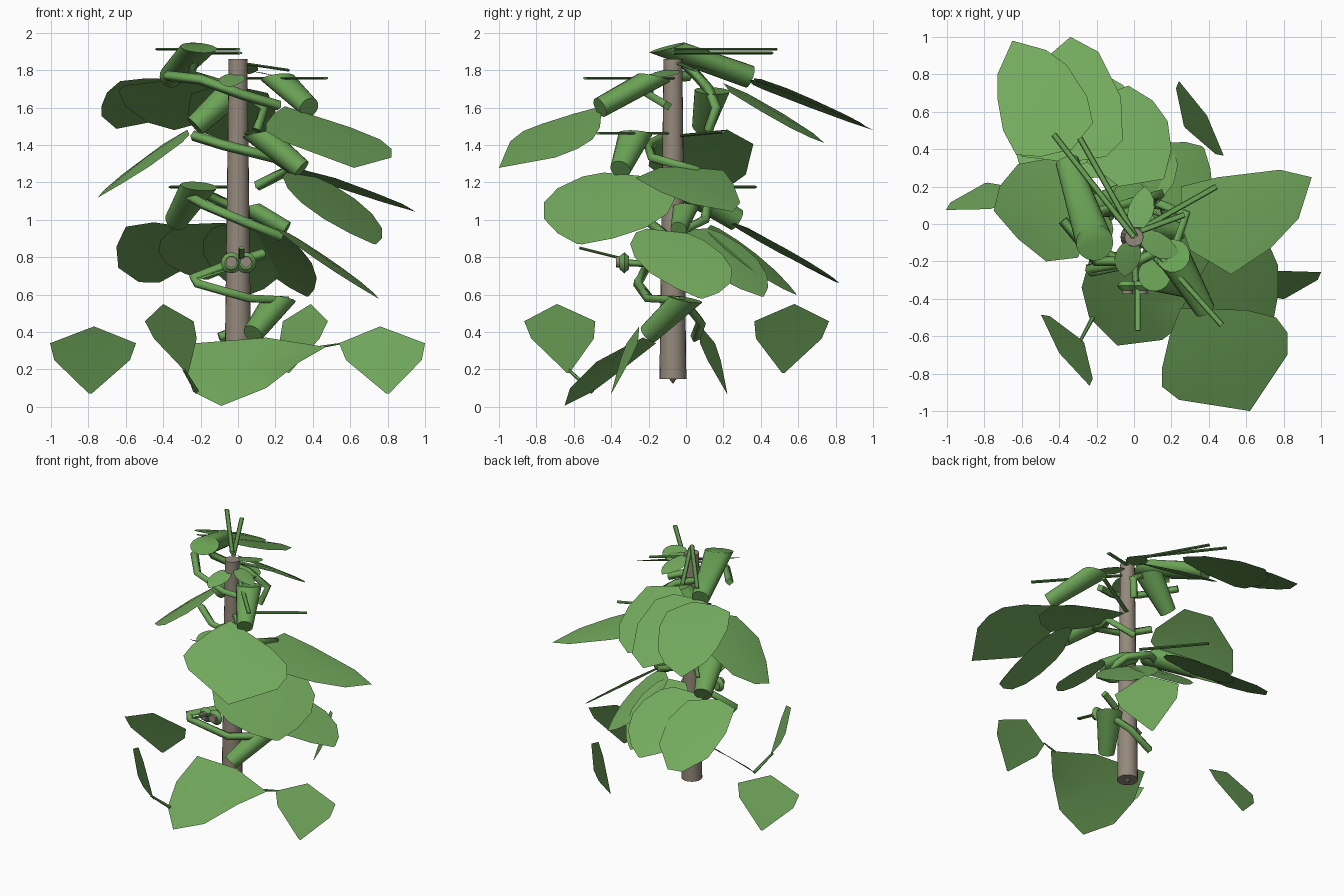
import bpy, bmesh, math
from mathutils import Vector as V

if "Cube" in bpy.data.objects:
    bpy.data.objects.remove(bpy.data.objects["Cube"])


def material(name, rgb):
    m = bpy.data.materials.new(name)
    m.diffuse_color = (*rgb, 1)
    m.use_nodes = True
    m.node_tree.nodes["Principled BSDF"].inputs["Base Color"].default_value = m.diffuse_color
    return m


LEAF = material("leaf green", (0.17, 0.40, 0.11))
STALK = material("stalk green", (0.15, 0.38, 0.095))
BARK = material("grey brown bark", (0.30, 0.25, 0.20))

# half outlines: (position along leaf, half width)
BROAD = [(0, .42), (.08, .7), (.27, .95), (.48, 1), (.7, .82), (.88, .45), (1, .04)]
SHIELD = [(0, 0), (.25, 1), (.5, .88), (1, .03)]


def finish(name, bm, mat):
    me = bpy.data.meshes.new(name)
    bm.to_mesh(me)
    bm.free()
    ob = bpy.data.objects.new(name, me)
    bpy.context.collection.objects.link(ob)
    me.materials.append(mat)
    bpy.ops.object.select_all(action='DESELECT')
    ob.select_set(True)
    bpy.context.view_layer.objects.active = ob
    bpy.ops.object.shade_smooth_by_angle(angle=math.radians(35))
    return ob


def blade(name, points, cup):
    """Thin blade from its rim, with a slightly raised middle."""
    bm = bmesh.new()
    ring = [bm.verts.new(p) for p in points]
    mid = bm.verts.new(sum(map(V, points), V()) / len(points) + V((0, 0, cup)))
    for i, a in enumerate(ring):
        bm.faces.new((a, ring[(i + 1) % len(ring)], mid))
    bm.normal_update()
    if sum(f.normal.z for f in bm.faces) < 0:
        bmesh.ops.reverse_faces(bm, faces=bm.faces[:])
    return finish(name, bm, LEAF)


def leaf(name, base, tip, side, half=BROAD, cup=0.015):
    """Symmetric leaf from base, tip and half-width vector."""
    base, tip, side = V(base), V(tip), V(side)
    outline = half + [(u, -v) for u, v in reversed(half) if v]
    blade(name, [base + (tip - base) * u + side * v for u, v in outline], cup)


def sloped_leaf(name, slope, rim, cup=0.015):
    """Uneven leaf: plan outline laid on the plane z = c + a*x + b*y."""
    c, a, b = slope
    blade(name, [(x, y, c + a * x + b * y) for x, y in rim], cup)


def cone(name, a, b, ra, rb, mat=STALK, sides=16, flat=1, level=0):
    """Tapered bar; flat squashes it, level turns the first end upward."""
    a, b = V(a), V(b)
    d = (b - a).normalized()
    rot = d.to_track_quat('Z', 'Y')
    turn = (-d).rotation_difference((V((0, 0, 1)) * level - d * (1 - level)))
    bm = bmesh.new()
    rings = [[], []]
    for i in range(sides):
        t = math.tau * i / sides
        p = rot @ V((math.cos(t), math.sin(t) * flat, 0))
        rings[0].append(bm.verts.new(a + turn @ p * ra))
        rings[1].append(bm.verts.new(b + p * rb))
    for i in range(sides):
        j = (i + 1) % sides
        bm.faces.new((rings[0][i], rings[0][j], rings[1][j], rings[1][i]))
    bm.faces.new(rings[0][::-1])
    bm.faces.new(rings[1])
    return finish(name, bm, mat)


def branch(name, points, r=0.028):
    """Bent square bar following a path."""
    cu = bpy.data.curves.new(name, 'CURVE')
    cu.dimensions = '3D'
    cu.bevel_depth = r
    cu.bevel_resolution = 0
    cu.use_fill_caps = True
    sp = cu.splines.new('POLY')
    sp.points.add(len(points) - 1)
    for p, co in zip(sp.points, points):
        p.co = (*co, 1)
    cu.materials.append(STALK)
    bpy.context.collection.objects.link(bpy.data.objects.new(name, cu))


# trunk with a little root point
cone("trunk", (0, -.07, .15), (0, -.07, 1.86), .072, .05, BARK, 20)
cone("root_tip", (0, -.07, .15), (0, -.07, .125), .02, .002, BARK, 8)

# upper blades
sloped_leaf("upper_leaf_back_left", (1.945, .08, -.415),
            [(-.65, .98), (-.47, .93), (-.36, .85), (-.25, .68), (-.22, .54), (-.33, .4),
             (-.5, .36), (-.63, .37), (-.7, .5), (-.73, .67), (-.73, .8)])
sloped_leaf("upper_leaf_back", (1.9, .06, -.4),
            [(-.34, 1.0), (-.19, .92), (-.07, .68), (-.06, .45), (-.15, .36), (-.35, .33),
             (-.6, .36), (-.64, .42), (-.6, .65), (-.48, .88)])
sloped_leaf("upper_leaf_back_right", (1.836, -.12, -.58),
            [(-.03, .74), (.1, .66), (.18, .55), (.2, .4), (.16, .24), (-.08, .2),
             (-.25, .33), (-.27, .52), (-.18, .68)])
sloped_leaf("upper_leaf_front", (1.86, -.31, .39),
            [(.15, -.87), (.24, -.94), (.62, -1.0), (.82, -.7), (.82, -.58), (.76, -.5),
             (.6, -.46), (.25, -.45), (.19, -.6), (.15, -.77)])
sloped_leaf("middle_leaf_left", (1.65, .72, .12),
            [(-.75, .07), (-.72, .2), (-.62, .32), (-.4, .36), (-.27, .22), (-.26, -.08),
             (-.3, -.18), (-.47, -.2), (-.62, -.08)], .03)
sloped_leaf("middle_leaf_right", (1.36, -.31, -.09),
            [(.95, .25), (.78, .29), (.45, .25), (.25, .2), (.25, 0), (.3, -.14),
             (.52, -.27), (.73, -.13), (.88, .03)], .02)
leaf("middle_leaf_front", (.34, -.3, 1.24), (.73, -.57, .87), (.19, .33, -.03))

# lower blades
sloped_leaf("lower_leaf_back_left", (1.165, .08, -.57),
            [(-.53, .8), (-.42, .82), (-.25, .68), (-.2, .5), (-.25, .33), (-.45, .25),
             (-.6, .27), (-.65, .45), (-.64, .65)])
leaf("lower_leaf_back", (-.18, .25, .98), (-.17, .8, .68), (.25, .02, .01))
leaf("lower_leaf_back_mid", (.0, .12, .96), (.05, .59, .60), (.21, -.03, -.03))
leaf("lower_leaf_back_right", (.13, .05, .95), (.37, .41, .59), (.15, -.16, -.01))
leaf("lower_leaf_right", (.24, -.1, .94), (.75, .08, .58), (.08, .26, -.03))
blade("bottom_leaf_front", [(-.23, -.16, .34), (-.28, -.34, .2), (-.24, -.5, .08), (-.09, -.65, .005),
      (.15, -.62, .1), (.33, -.48, .24), (.47, -.33, .32), (.15, -.23, .37)], .015)

# small shield leaves around the foot
leaf("foot_leaf_right", (.76, -.25, .43), (.8, -.4, .07), (.23, .03, 0), SHIELD, .01)
leaf("foot_leaf_left", (-.77, .08, .43), (-.79, .22, .07), (.23, .04, 0), SHIELD, .01)
leaf("foot_leaf_back", (.39, .58, .55), (.27, .52, .18), (-.12, .2, 0), SHIELD, .01)
leaf("foot_leaf_front", (-.4, -.69, .55), (-.27, -.63, .18), (.13, -.19, 0), SHIELD, .01)
cone("foot_stalk_right", (.44, -.32, .32), (.56, -.3, .34), .008, .004, sides=6)
cone("foot_stalk_front", (-.22, -.5, .08), (-.29, -.63, .2), .012, .008, sides=6)

# small crown leaflets
leaf("crown_leaflet_back", (.02, -.02, 1.84), (.06, .2, 1.78), (.07, 0, 0), cup=.005)
leaf("crown_leaflet_front", (-.02, -.1, 1.78), (-.05, -.28, 1.71), (.07, 0, 0), cup=.005)
leaf("crown_leaflet_right", (.04, -.08, 1.8), (.24, -.15, 1.76), (0, .07, 0), cup=.005)

# curled, tapered leaf sheaths
SHEATHS = [
    ((-.21, -.10, 1.92), (-.36, .34, 1.765), .10),
    ((.21, -.17, 1.76), (.38, -.46, 1.6), .09),
    ((-.02, .14, 1.69), (-.23, .09, 1.5), .095),
    ((.11, -.27, 1.46), (.34, -.35, 1.27), .09),
    ((-.21, -.03, 1.18), (-.33, .27, 1.0), .10),
    ((.22, 0, .575), (.08, -.2, .39), .09),
    ((.05, 0, 1.07), (.26, -.04, .95), .07),
]
for i, (a, b, r) in enumerate(SHEATHS):
    cone(f"sheath_{i + 1}", a, b, r, r * .62, level=.75)

# bent branches wrapping the trunk
branch("branch_top", [(-.38, .02, 1.77), (-.2, -.2, 1.75), (.02, -.2, 1.67), (.22, -.1, 1.61)])
branch("branch_top_back", [(-.21, -.08, 1.9), (-.25, .05, 1.78), (0, .12, 1.7), (.14, .16, 1.6), (.1, .12, 1.48)])
branch("branch_upper", [(-.24, -.1, 1.45), (-.08, -.2, 1.4), (.2, -.18, 1.33), (.28, .05, 1.27), (.1, .12, 1.18)])
branch("branch_middle", [(-.27, 0, 1.13), (-.18, -.16, 1.08), (.03, -.2, .99), (.23, -.1, .91)])
branch("branch_middle_back", [(-.2, -.02, 1.15), (-.05, .12, 1.08), (.15, .1, 1.0), (.2, -.05, .93)])
branch("branch_low", [(.14, -.15, .82), (-.02, -.2, .77), (-.24, -.24, .69), (-.22, -.26, .66), (.06, -.2, .58), (.26, -.02, .57)])
branch("branch_bottom", [(.22, 0, .55), (.1, .08, .45), (-.1, .05, .37)])

# thin flat tendrils
TENDRILS = [
    ((-.43, .48, 1.912), (0, -.07, 1.912)),
    ((-.29, .46, 1.892), (.01, -.07, 1.892)),
    ((.47, -.54, 1.757), (.05, -.07, 1.757)),
    ((.44, .2, 1.47), (.05, -.02, 1.45)),
    ((-.36, .37, 1.175), (-.05, 0, 1.175)),
    ((.38, -.47, 1.462), (.04, -.1, 1.462)),
    ((.02, -.57, .85), (.02, -.33, .79)),
    ((.27, .05, 1.8), (0, -.05, 1.84)),
]
for i, (a, b) in enumerate(TENDRILS):
    cone(f"tendril_{i + 1}", a, b, .016, .016, sides=8, flat=.45)

# pair of buds on the front, each a green lens with a grey disc
for side, x in (("left", -.035), ("right", .042)):
    cone(f"bud_back_{side}", (x, -.305, .77), (x, -.33, .77), .035, .056)
    cone(f"bud_front_{side}", (x, -.33, .77), (x, -.355, .77), .056, .035)
    cone(f"bud_disc_{side}", (x, -.355, .775), (x, -.373, .775), .03, .03, BARK)
branch("bud_stalk", [(0, -.1, .76), (.01, -.32, .77)], .018)
